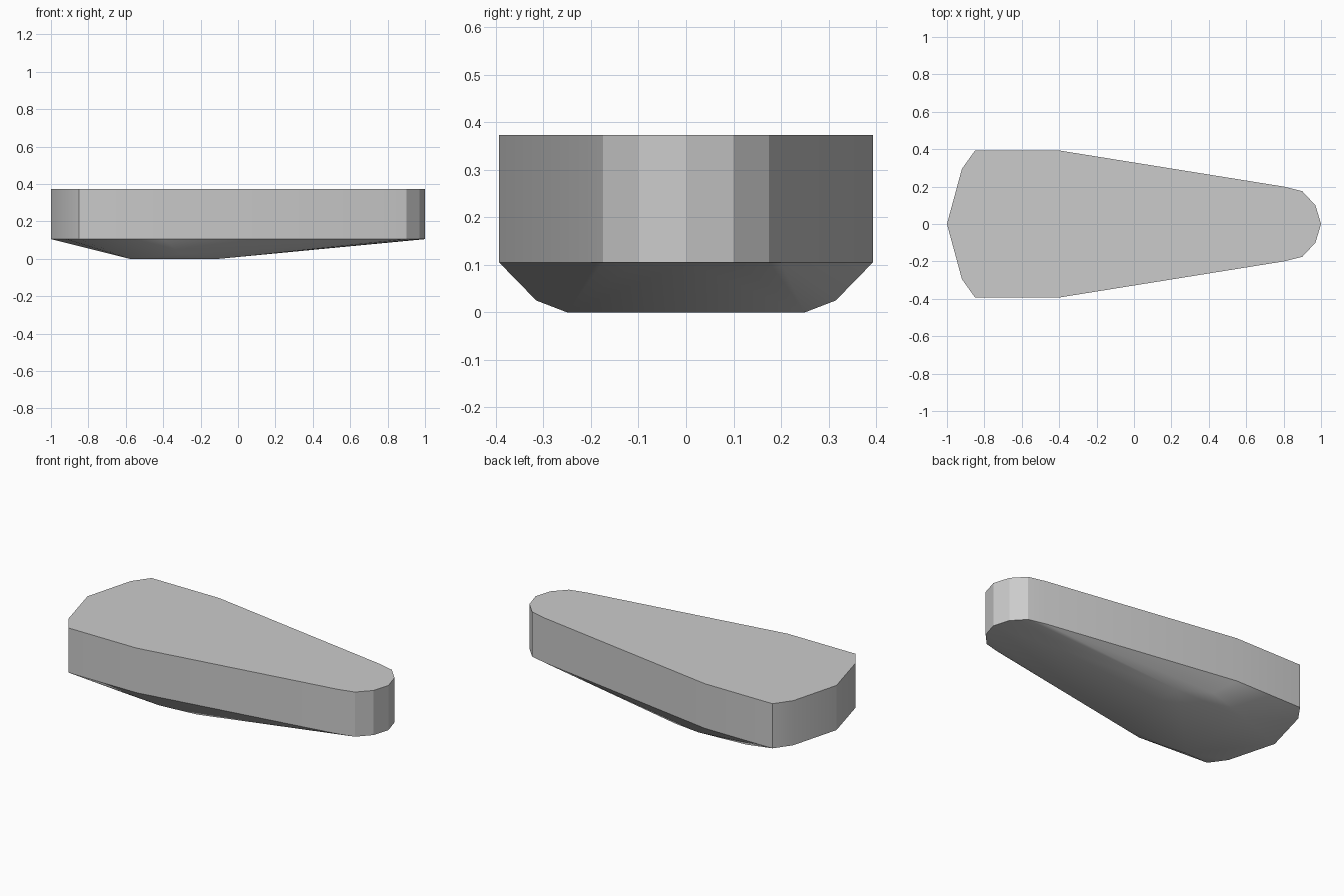
import bpy, bmesh, math

cube = bpy.data.objects.get("Cube")
if cube:
    bpy.data.objects.remove(cube, do_unlink=True)

RIM_Z, TOP_Z = 0.105, 0.373

# Half outline of the deck, tail to nose
outline = [(-1, 0), (-0.92, 0.295), (-0.85, 0.393), (-0.4, 0.393),
           (0.8, 0.2), (0.9, 0.175), (0.97, 0.1), (1, 0)]
# Half of the keel: flat bottom corners and the shoulder at the widest point
keel = [(-0.58, 0.25, 0), (-0.1, 0.25, 0), (-0.3, 0.315, 0.025)]

grey = bpy.data.materials.new("mid grey")
grey.use_nodes = True
colour = (0.6, 0.6, 0.6, 1)
grey.diffuse_color = colour
grey.node_tree.nodes["Principled BSDF"].inputs["Base Color"].default_value = colour

# Hull body: convex skin over deck, rim and keel points, mirrored across y
half = [(x, y, z) for z in (RIM_Z, TOP_Z) for x, y in outline] + keel
points = sorted({(x, s * y, z) for x, y, z in half for s in (1, -1)})
bm = bmesh.new()
for p in points:
    bm.verts.new(p)
bmesh.ops.convex_hull(bm, input=bm.verts[:])
bmesh.ops.dissolve_limit(bm, angle_limit=math.radians(0.5),
                         verts=bm.verts[:], edges=bm.edges[:])
bmesh.ops.recalc_face_normals(bm, faces=bm.faces[:])
mesh = bpy.data.meshes.new("hull")
bm.to_mesh(mesh)
bm.free()
mesh.materials.append(grey)
hull = bpy.data.objects.new("hull", mesh)
bpy.context.collection.objects.link(hull)

# Soft shading over shallow bends, crisp deck and rim edges
bpy.context.view_layer.objects.active = hull
hull.select_set(True)
bpy.ops.object.shade_smooth_by_angle(angle=math.radians(25))
